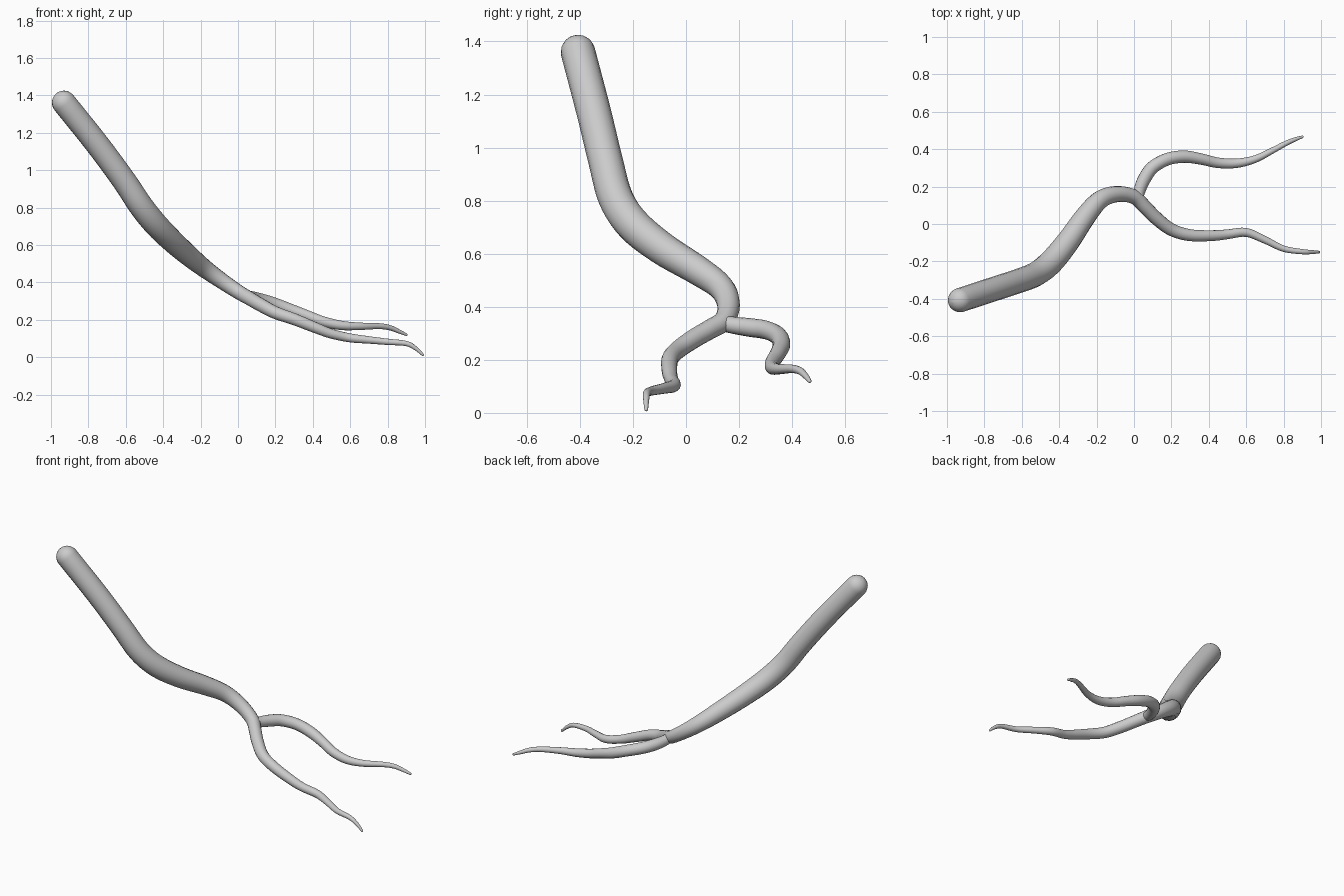
import bpy
from math import sin, cos, pi
from mathutils import Vector

STEPS = 5


def spline(pts):
    # Catmull-Rom through (x, y, z, radius)
    p = [Vector(q) for q in pts]
    p = [2 * p[0] - p[1]] + p + [2 * p[-1] - p[-2]]
    out = []
    for i in range(1, len(p) - 2):
        a, b, c, d = p[i - 1:i + 3]
        for k in range(STEPS):
            t = k / STEPS
            out.append(0.5 * (2 * b + (c - a) * t + (2 * a - 5 * b + 4 * c - d) * t * t
                              + (3 * b - a - 3 * c + d) * t ** 3))
    return out + [p[-2]]


def dome(end, inner):
    # rounded cap rings, tip first
    c, r = end.to_3d(), end[3]
    d = (c - inner.to_3d()).normalized()
    rings = []
    for k in range(7):
        a = k / 7 * pi / 2
        pos = c + d * r * cos(a)
        rings.append(Vector((*pos, max(r * sin(a), 0.0005))))
    return rings


def limb(name, pts):
    path = spline(pts)
    path = dome(path[0], path[1]) + path + dome(path[-1], path[-2])[::-1]
    cu = bpy.data.curves.new(name, 'CURVE')
    cu.dimensions = '3D'
    cu.bevel_depth = 1.0
    cu.bevel_resolution = 6
    cu.use_fill_caps = True
    s = cu.splines.new('POLY')
    s.points.add(len(path) - 1)
    for pt, q in zip(s.points, path):
        pt.co = (q[0], q[1], q[2], 1)
        pt.radius = q[3]
    ob = bpy.data.objects.new(name, cu)
    bpy.context.collection.objects.link(ob)
    bpy.ops.object.select_all(action='DESELECT')
    ob.select_set(True)
    bpy.context.view_layer.objects.active = ob
    bpy.ops.object.convert(target='MESH')
    bpy.ops.object.shade_smooth()


# thick stem flowing into the lower twig
limb("main_stem", [
    (-.93, -.407, 1.36, .065), (-.75, -.348, 1.135, .065), (-.61, -.302, .945, .065),
    (-.52, -.265, .81, .066), (-.44, -.20, .71, .066), (-.35, -.09, .62, .062),
    (-.26, .04, .54, .056), (-.18, .13, .475, .049), (-.09, .16, .41, .043),
    (0, .145, .35, .039), (.06, .09, .315, .037), (.12, .03, .28, .036),
    (.20, -.03, .238, .034), (.30, -.06, .203, .032), (.42, -.062, .155, .029),
    (.50, -.055, .125, .026), (.60, -.045, .103, .024), (.70, -.085, .092, .02),
    (.80, -.132, .082, .017), (.90, -.148, .073, .014), (.95, -.15, .047, .011),
    (.988, -.15, .013, .007)])

# forked side twig
limb("side_twig", [
    (.02, .14, .338, .03), (.03, .18, .33, .032), (.055, .24, .322, .035), (.10, .303, .312, .035),
    (.18, .347, .29, .034), (.27, .36, .257, .033), (.36, .347, .225, .03),
    (.45, .327, .192, .028), (.55, .325, .17, .025), (.65, .348, .165, .02),
    (.75, .398, .166, .016), (.81, .43, .158, .014), (.86, .452, .138, .011),
    (.90, .466, .12, .007)])
